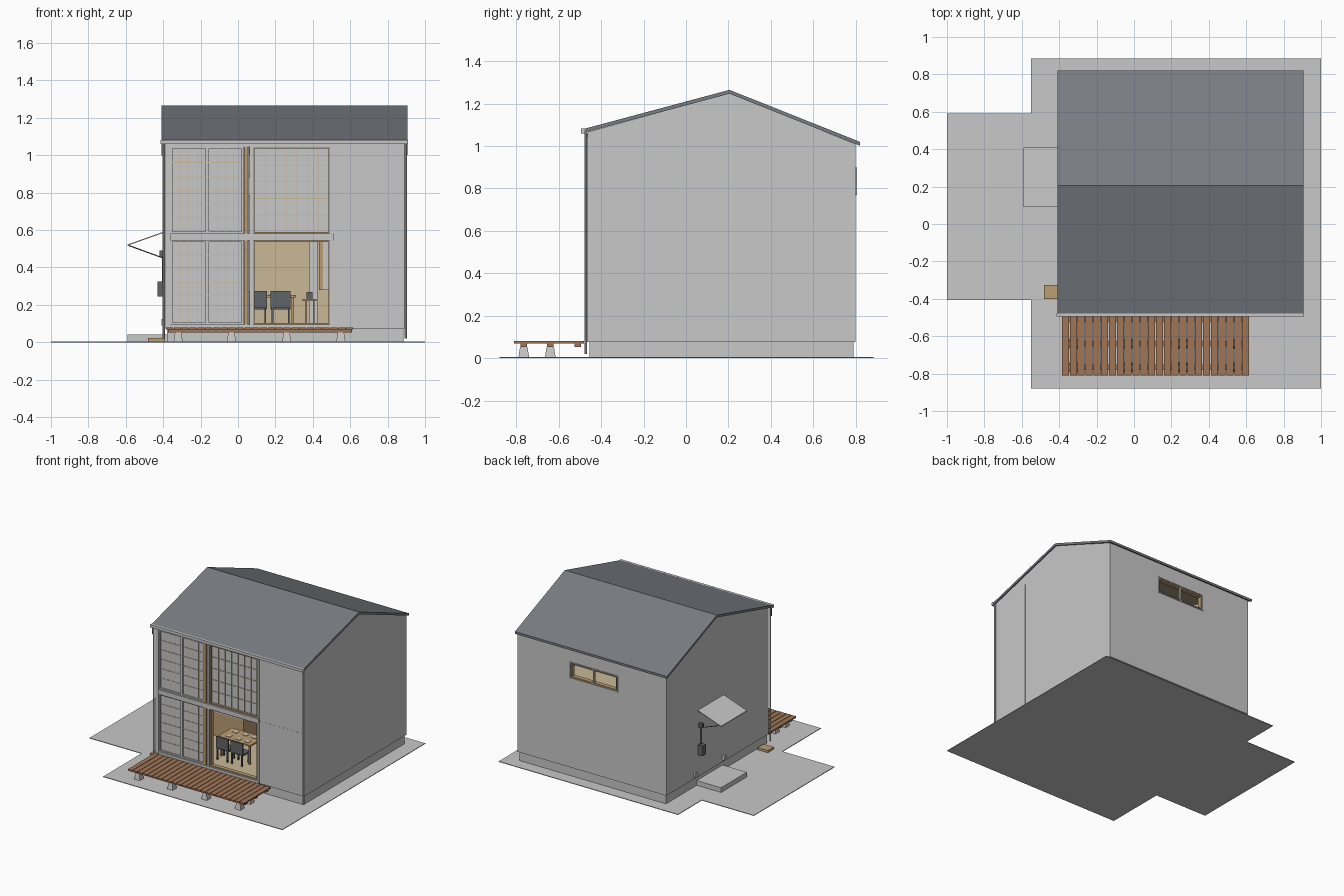
import bpy, bmesh
from mathutils import Vector

cube = bpy.data.objects.get("Cube")
if cube:
    bpy.data.objects.remove(cube)


def material(name, r, g, b):
    m = bpy.data.materials.new(name)
    m.diffuse_color = (r, g, b, 1)
    m.use_nodes = True
    node = next(n for n in m.node_tree.nodes if n.type == 'BSDF_PRINCIPLED')
    node.inputs["Base Color"].default_value = (r, g, b, 1)
    return m


GREY = material("light_grey", .58, .58, .58)
ROOF = material("slate_roof", .19, .205, .225)
DECK = material("brown_deck_wood", .35, .18, .095)
WOOD = material("golden_wood", .50, .34, .17)
PALE = material("pale_interior_wood", .58, .48, .31)
DARK = material("charcoal", .12, .13, .14)


def make(name, bm, mat):
    bmesh.ops.recalc_face_normals(bm, faces=bm.faces)
    me = bpy.data.meshes.new(name)
    bm.to_mesh(me)
    bm.free()
    me.materials.append(mat)
    ob = bpy.data.objects.new(name, me)
    bpy.context.collection.objects.link(ob)
    return ob


def add_box(bm, x, y, z, taper=1):
    lo, hi = Vector((x[0], y[0], z[0])), Vector((x[1], y[1], z[1]))
    mid, size = (lo + hi) / 2, hi - lo
    for v in bmesh.ops.create_cube(bm, size=1)["verts"]:
        t = taper if v.co.z > 0 else 1
        v.co = mid + Vector((v.co.x * size.x * t, v.co.y * size.y * t, v.co.z * size.z))


def boxes(name, mat, *items):
    bm = bmesh.new()
    for item in items:
        add_box(bm, *item)
    return make(name, bm, mat)


def prism(name, mat, profile, a, b, axis="x"):
    """Extrude a (y, z) profile along x, or an (x, z) profile along y."""
    bm = bmesh.new()
    place = (lambda p, t: (t, p[0], p[1])) if axis == "x" else (lambda p, t: (p[0], t, p[1]))
    face = bm.faces.new([bm.verts.new(place(p, a)) for p in profile])
    out = bmesh.ops.extrude_face_region(bm, geom=[face])["geom"]
    shift = Vector(place((0, 0), b - a))
    for v in out:
        if isinstance(v, bmesh.types.BMVert):
            v.co += shift
    return make(name, bm, mat)


def rod(name, mat, p, q, radius, sides=8):
    p, q = Vector(p), Vector(q)
    bm = bmesh.new()
    bmesh.ops.create_cone(bm, cap_ends=True, segments=sides, radius1=radius,
                          radius2=radius, depth=(q - p).length)
    turn = (q - p).to_track_quat('Z', 'Y')
    for v in bm.verts:
        v.co = turn @ v.co + (p + q) / 2
    return make(name, bm, mat)


def frame(x, y, z, w):
    """Four bars around a rectangle facing the front or back."""
    return [((x[0], x[0] + w), y, z), ((x[1] - w, x[1]), y, z),
            ((x[0] + w, x[1] - w), y, (z[0], z[0] + w)),
            ((x[0] + w, x[1] - w), y, (z[1] - w, z[1]))]


def lattice(name, x, y, z, nx, nz, w=.003):
    bars = []
    for i in range(1, nx):
        c = x[0] + (x[1] - x[0]) * i / nx
        bars.append(((c - w / 2, c + w / 2), y, z))
    for i in range(1, nz):
        c = z[0] + (z[1] - z[0]) * i / nz
        bars.append((x, y, (c - w / 2, c + w / 2)))
    return boxes(name, PALE, *bars)


# Paving and footing
boxes("paving", GREY, ((-.55, 1), (-.88, .885), (0, .005)),
      ((-1, -.55), (-.405, .59), (0, .005)))
boxes("foundation", GREY, ((-.38, .885), (-.455, .79), (.005, .078)))

# Gable walls with slim panel joints
GABLE = [(-.465, .075), (-.465, 1.066), (.205, 1.248), (.8, 1.009), (.8, .075)]
prism("left_gable_wall", GREY, GABLE, .865, .895)
prism("right_gable_wall", GREY, GABLE, -.39, -.36)
for side, x, ys in (("left", .895, (-.14, .167)), ("right", -.391, (.48, .168))):
    boxes(side + "_wall_joints", GREY,
          *[((x, x + .001), (y - .002, y + .002), (.075, 1.08)) for y in ys])

# Back wall around the high window
BY = (.77, .8)
WX, WZ = (.03, .445), (.77, .90)
boxes("back_wall", GREY, ((-.36, WX[0]), BY, (.075, 1.01)), ((WX[1], .865), BY, (.075, 1.01)),
      (WX, BY, (.075, WZ[0])), (WX, BY, (WZ[1], 1.01)))
boxes("back_window_frame", GREY, *frame(WX, (.79, .806), WZ, .008),
      ((.232, .242), (.785, .803), WZ))
boxes("back_window_lining", WOOD, *frame((.038, .437), (.765, .798), (.778, .892), .01))

# Front wall, leaving the two tall openings on the right of the screens
FY = (-.465, -.435)
boxes("front_wall", GREY, ((.505, .865), FY, (.075, 1.066)), ((-.36, .505), FY, (1.045, 1.066)),
      ((-.36, .06), (-.453, -.435), (.075, 1.045)))
boxes("front_rails", GREY, ((-.36, .51), (-.475, -.435), (.545, .582)),
      ((-.36, .51), (-.473, -.435), (.075, .095)))
boxes("front_opening_posts", GREY, ((.062, .08), (-.47, -.435), (.075, 1.045)),
      ((.493, .51), (-.47, -.435), (.075, 1.045)))
boxes("wall_joint", GREY, ((.51, .895), (-.466, -.465), (.562, .565)))
for tag, z in (("lower", (.095, .545)), ("upper", (.582, 1.045))):
    boxes(tag + "_opening_frame", WOOD, *frame((.08, .493), (-.462, -.43), z, .009))
    boxes(tag + "_screen_post", WOOD, ((.032, .05), (-.468, -.453), z))
    for n, x in (("outer", (-.36, -.165)), ("inner", (-.165, .03))):
        boxes(f"{tag}_{n}_screen_frame", GREY, *frame(x, (-.463, -.453), z, .01))
        lattice(f"{tag}_{n}_screen_lattice", (x[0] + .01, x[1] - .01), (-.456, -.453),
                (z[0] + .01, z[1] - .01), 4, 6)
boxes("upper_paper_screen", GREY, ((.089, .484), (-.446, -.44), (.591, 1.036)))
lattice("upper_paper_lattice", (.089, .484), (-.45, -.446), (.591, 1.036), 7, 5)

# Roof, gutter and downpipes
prism("roof", ROOF, [(-.485, 1.08), (.205, 1.265), (.82, 1.02), (.82, 1.002),
                     (.205, 1.247), (-.485, 1.062)], -.41, .905)
boxes("front_gutter", GREY, ((-.415, .91), (-.495, -.478), (1.06, 1.082)))
rod("left_downpipe", GREY, (.897, -.472, .02), (.897, -.472, 1.065), .006)
rod("right_downpipe", GREY, (-.397, -.472, .02), (-.397, -.472, 1.065), .006)
boxes("downpipe_head", DARK, ((-.41, -.398), (-.475, -.462), (1, 1.06)))

# Rooms
boxes("ground_floor", PALE, ((-.36, .865), (-.435, .77), (.078, .095)))
boxes("upper_floor", PALE, ((-.36, .865), (-.435, .77), (.548, .575)))
boxes("room_lining", PALE, ((-.36, -.352), (-.435, .765), (.095, .98)),
      ((.857, .865), (-.435, .765), (.095, .98)), ((-.352, .857), (.762, .77), (.095, .548)),
      ((-.352, .857), (.42, .43), (.095, .548)))
prism("ceiling", PALE, [(-.435, 1.066), (.205, 1.238), (.77, 1.012), (.77, 1.004),
                        (.205, 1.23), (-.435, 1.058)], -.36, .865)
boxes("room_door", GREY, ((.38, .425), (.405, .42), (.095, .548)),
      ((.455, .6), (.405, .42), (.28, .548)))
boxes("room_door_post", WOOD, ((.432, .455), (.4, .42), (.28, .548)))

# Dining table, chairs and kitchen
boxes("dining_table", WOOD, ((.03, .31), (-.29, -.12), (.24, .252)),
      *[((x, x + .014), (y, y + .014), (.095, .24)) for x in (.04, .286) for y in (-.28, -.144)])
boxes("table_plates", GREY, *[((x, x + .035), (y, y + .03), (.252, .256))
                              for x in (.08, .165, .24) for y in (-.265, -.18)])
for n, x in (("first", .05), ("second", .175)):
    boxes(n + "_chair", DARK, ((x, x + .105), (-.345, -.333), (.185, .275)),
          ((x, x + .105), (-.333, -.25), (.175, .188)),
          *[((a, a + .01), (y, y + .01), (.095, .185))
            for a in (x + .004, x + .091) for y in (-.343, -.262)])
boxes("side_table", WOOD, ((.345, .42), (.1, .18), (.22, .232)),
      ((.358, .368), (.13, .15), (.095, .22)), ((.4, .41), (.13, .15), (.095, .22)))
boxes("side_table_pot", DARK, ((.367, .397), (.125, .155), (.232, .268)))
boxes("kitchen_counter", WOOD, ((-.2, .06), (-.02, .16), (.095, .28)))
boxes("kitchen_worktop", GREY, ((-.205, .065), (-.025, .165), (.28, .292)))
boxes("kitchen_hob", DARK, ((-.06, .03), (.01, .1), (.292, .295)))

# Front deck: boards, beams and tapered piers
COUNT, X0, X1 = 24, -.385, .62
step = (X1 - X0) / COUNT
boxes("deck_boards", DECK, *[((X0 + i * step, X0 + (i + 1) * step - .004), (-.81, -.48), (.068, .08))
                             for i in range(COUNT)])
boxes("deck_beams", DECK, *[((X0 + .01, X1 - .01), (y - .015, y + .015), (.053, .068))
                            for y in (-.765, -.64, -.51)])
boxes("deck_piers", GREY, *[((x - .024, x + .024), (y - .025, y + .025), (.005, .053), .7)
                            for x in (-.32, -.035, .26, .55) for y in (-.765, -.64)])

# Entrance side: step, canopy, struts and fittings
boxes("entrance_step", GREY, ((-.59, -.38), (.09, .41), (.005, .042)))
boxes("small_wooden_step", WOOD, ((-.48, -.39), (-.4, -.325), (.005, .022)))
prism("entrance_canopy", GREY, [(-.39, .594), (-.59, .523), (-.59, .517), (-.39, .588)],
      .09, .41, "y")
for n, y in (("front", .12), ("back", .38)):
    rod(n + "_canopy_strut", DARK, (-.39, y, .447), (-.585, y, .518), .003, 6)
boxes("meter_box", DARK, ((-.43, -.39), (.37, .41), (.245, .325)))
rod("meter_cable", DARK, (-.403, .39, .325), (-.403, .39, .46), .004, 6)
boxes("wall_lamp", DARK, ((-.42, -.39), (.38, .405), (.46, .49)))
boxes("wall_vents", GREY, ((-.408, -.39), (.44, .465), (.09, .125)),
      ((-.408, -.39), (.085, .11), (.09, .125)))
